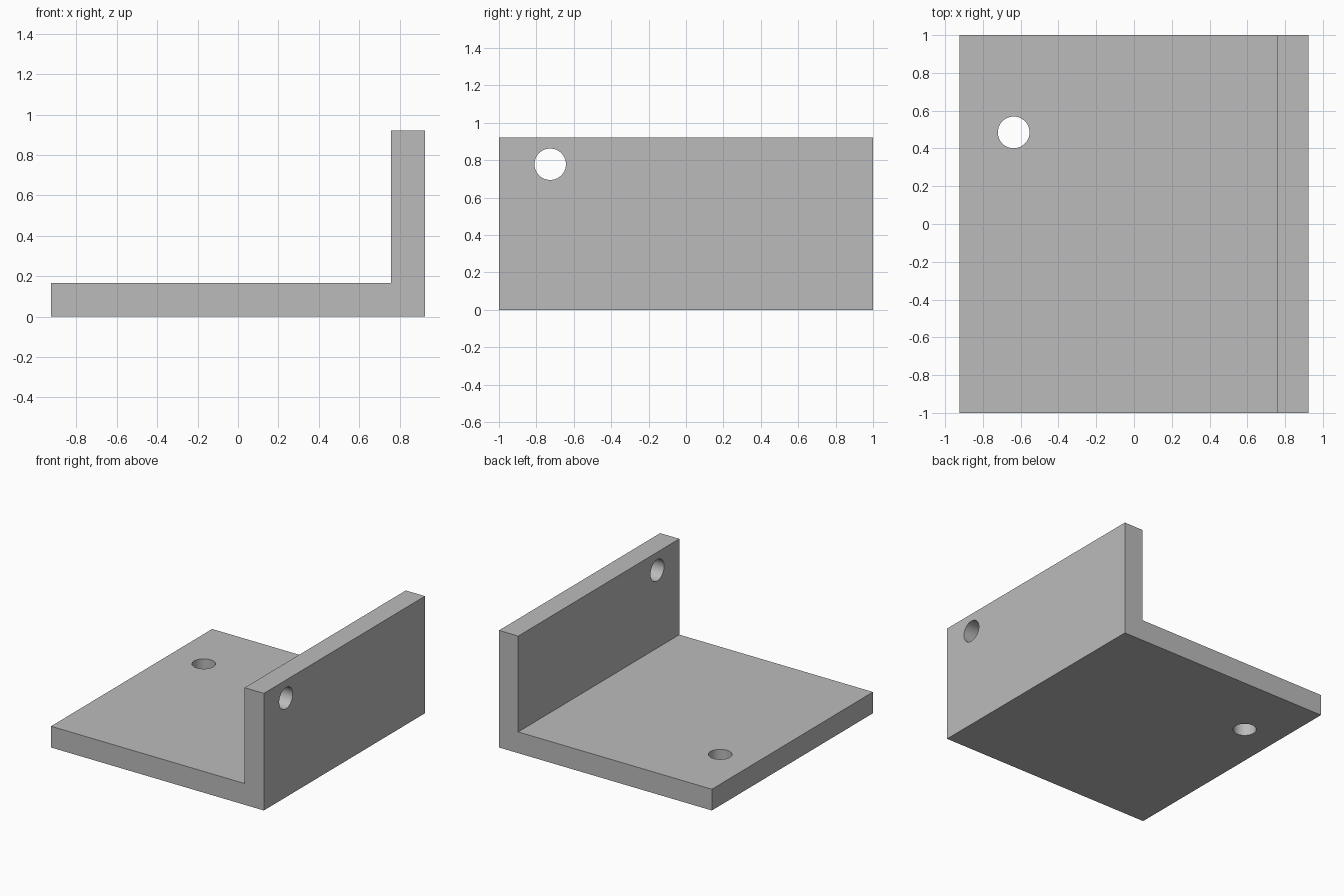
import bpy
import bmesh
import math

cube = bpy.data.objects.get("Cube")
if cube:
    bpy.data.objects.remove(cube, do_unlink=True)

# Main dimensions
HALF_X, HALF_Y = 0.925, 1.0
HEIGHT, THICK = 0.92, 0.167
HOLE_R = 0.084

grey = bpy.data.materials.new("plain grey")
grey.use_nodes = True
colour = (0.5, 0.5, 0.5, 1)
grey.diffuse_color = colour
grey.node_tree.nodes["Principled BSDF"].inputs["Base Color"].default_value = colour

# L-shaped profile swept from front to back
inner = HALF_X - THICK
profile = [(-HALF_X, 0), (HALF_X, 0), (HALF_X, HEIGHT),
           (inner, HEIGHT), (inner, THICK), (-HALF_X, THICK)]
bm = bmesh.new()
face = bm.faces.new([bm.verts.new((x, -HALF_Y, z)) for x, z in profile])
swept = bmesh.ops.extrude_face_region(bm, geom=[face])["geom"]
bmesh.ops.translate(bm, vec=(0, 2 * HALF_Y, 0),
                    verts=[v for v in swept if isinstance(v, bmesh.types.BMVert)])
bmesh.ops.recalc_face_normals(bm, faces=bm.faces)
mesh = bpy.data.meshes.new("angle_bracket")
bm.to_mesh(mesh)
bm.free()
mesh.materials.append(grey)
bracket = bpy.data.objects.new("angle_bracket", mesh)
bpy.context.collection.objects.link(bracket)


def drill(name, location, rotation):
    """Cut a round through hole along the rotated z axis."""
    bpy.ops.mesh.primitive_cylinder_add(vertices=64, radius=HOLE_R, depth=THICK * 2,
                                        location=location, rotation=rotation)
    cutter = bpy.context.object
    cutter.name = name
    cutter.data.materials.append(grey)
    bracket.modifiers.new(name, "BOOLEAN").object = cutter
    bracket.modifiers[name].solver = "EXACT"


# One hole in the base plate, one in the upright flange
drill("base_hole", (-0.637, 0.485, THICK / 2), (0, 0, 0))
drill("flange_hole", (HALF_X - THICK / 2, -0.726, 0.778), (0, math.pi / 2, 0))

# Apply the cuts and remove the cutters
bpy.ops.object.select_all(action="DESELECT")
bracket.select_set(True)
bpy.context.view_layer.objects.active = bracket
for name in ("base_hole", "flange_hole"):
    bpy.ops.object.modifier_apply(modifier=name)
    bpy.data.objects.remove(bpy.data.objects[name], do_unlink=True)
bpy.ops.object.shade_smooth_by_angle(angle=math.radians(30))
